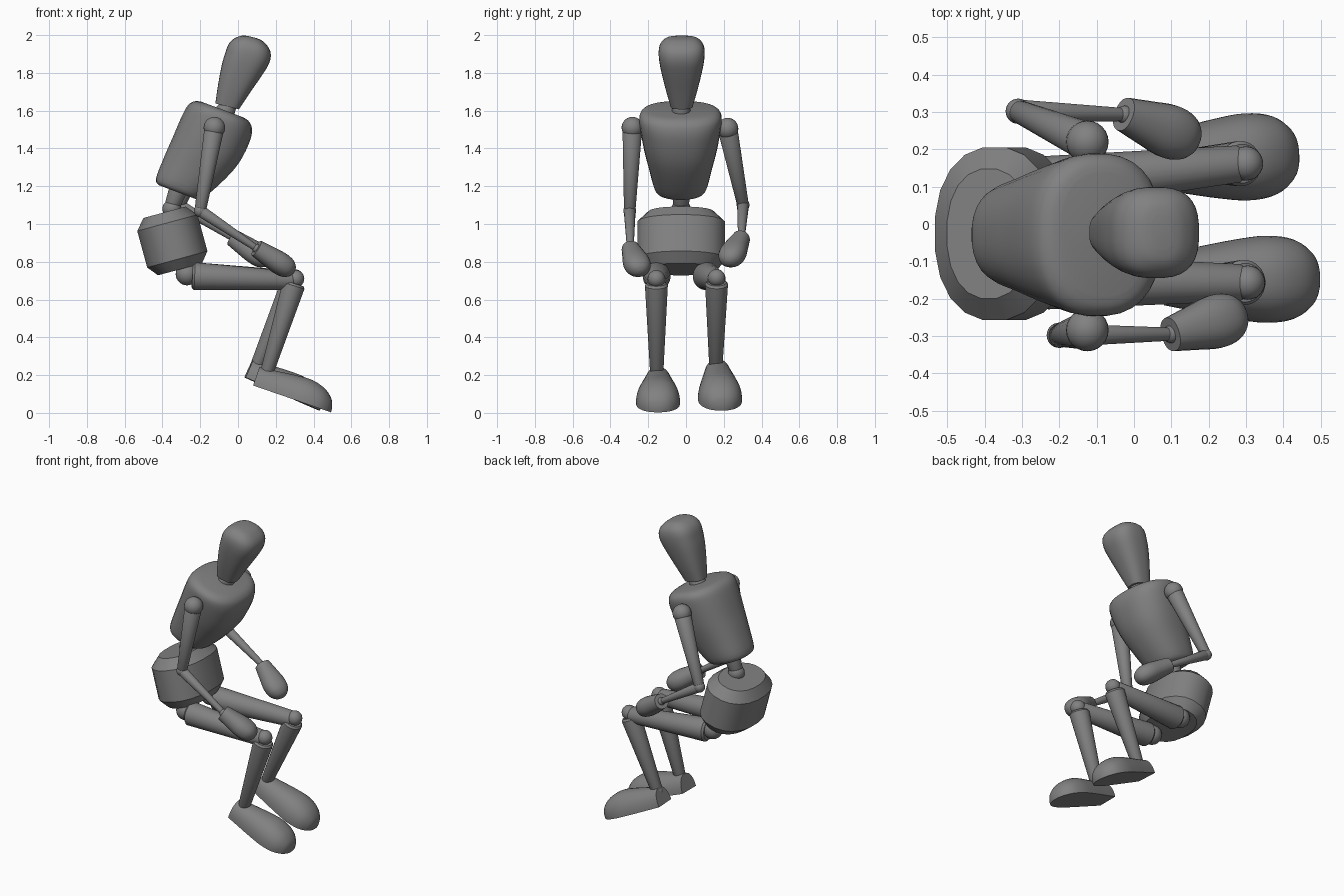
import bpy, bmesh, math
from mathutils import Vector as V

if "Cube" in bpy.data.objects:
    bpy.data.objects.remove(bpy.data.objects["Cube"])

# One plain grey for the whole figure
grey = bpy.data.materials.new("plain grey")
grey.use_nodes = True
grey.diffuse_color = (0.22, 0.22, 0.22, 1)
grey.node_tree.nodes["Principled BSDF"].inputs["Base Color"].default_value = grey.diffuse_color

MID = -0.026  # body centre line


def finish(name, bm, angle=40):
    bmesh.ops.recalc_face_normals(bm, faces=bm.faces)
    me = bpy.data.meshes.new(name)
    bm.to_mesh(me)
    bm.free()
    ob = bpy.data.objects.new(name, me)
    bpy.context.collection.objects.link(ob)
    me.materials.append(grey)
    bpy.ops.object.select_all(action="DESELECT")
    ob.select_set(True)
    bpy.context.view_layer.objects.active = ob
    bpy.ops.object.shade_smooth_by_angle(angle=math.radians(angle))


def refine(rings, steps):
    """Catmull-Rom interpolation between section rings."""
    out = []
    for i in range(len(rings) - 1):
        quad = [rings[max(i - 1, 0)], rings[i], rings[i + 1], rings[min(i + 2, len(rings) - 1)]]
        for k in range(steps):
            u = k / steps
            out.append([0.5 * (2 * b + (c - a) * u + (2 * a - 5 * b + 4 * c - d) * u ** 2
                               + (3 * b - a - 3 * c + d) * u ** 3) for a, b, c, d in zip(*quad)])
    return out + [rings[-1]]


def loft(name, origin, axis, depth, rings, power=2.0, sides=32, steps=4, sole=False, angle=40):
    """Skin rings of (distance, back, front, half width) along an axis."""
    origin, axis = V(origin), V(axis).normalized()
    depth = V(depth)
    depth = (depth - axis * depth.dot(axis)).normalized()
    width = axis.cross(depth)
    bm, loops = bmesh.new(), []
    for t, back, front, half in refine(rings, steps):
        loop = []
        for i in range(sides):
            a = math.tau * (i + 0.5) / sides
            c, s = [math.copysign(abs(f) ** (2 / power), f) for f in (math.cos(a), math.sin(a))]
            d = max(c, 0) * front if sole else (back + front) / 2 + c * (front - back) / 2
            loop.append(bm.verts.new(origin + axis * t + depth * d + width * s * half))
        loops.append(loop)
    for p, q in zip(loops, loops[1:]):
        for i in range(sides):
            j = (i + 1) % sides
            bm.faces.new((p[i], p[j], q[j], q[i]))
    bm.faces.new(loops[0])
    bm.faces.new(loops[-1])
    if sole:
        bmesh.ops.remove_doubles(bm, verts=bm.verts, dist=0.0002)
    finish(name, bm, angle)


def ball(name, centre, r):
    bm = bmesh.new()
    bmesh.ops.create_uvsphere(bm, u_segments=24, v_segments=14, radius=r)
    bmesh.ops.translate(bm, verts=bm.verts, vec=centre)
    finish(name, bm)


def limb(name, a, b, ra, rb):
    axis = V(b) - V(a)
    n = axis.length
    side = (0, 1, 0) if abs(axis.y) < 0.7 * n else (1, 0, 0)
    rings = [(t, -r, r, r) for t, r in
             ((0, ra * 0.85), (0.012, ra), (n - 0.01, rb), (n, rb * 0.85))]
    loft(name, a, axis, side, rings, steps=1, sides=24)


# Head, narrow at the neck and rounded on top
loft("head", (-0.055, MID + 0.003, 1.622), (0.24, 0, 0.97), (1, 0, 0), [
    (0, -.067, .062, .058), (.1, -.077, .098, .085), (.2, -.083, .136, .108),
    (.27, -.081, .158, .12), (.32, -.075, .157, .121), (.355, -.056, .136, .109),
    (.38, -.022, .098, .08), (.388, .01, .066, .045)], power=2.7)

# Neck joint
ball("neck_ball", (-0.07, MID, 1.595), 0.05)
limb("neck_collar", (-0.075, MID, 1.56), (-0.05, MID, 1.64), 0.047, 0.047)

# Chest block leaning forward
loft("chest", (-0.307, MID - 0.003, 1.172), (0.35, 0, 0.937), (1, 0, 0), [
    (-.008, -.118, .105, .11), (.02, -.144, .135, .138), (.15, -.143, .203, .168),
    (.26, -.137, .242, .193), (.38, -.131, .254, .213), (.445, -.12, .241, .217),
    (.475, -.094, .213, .197), (.485, -.062, .18, .165)], power=2.4)

# Waist joint
ball("waist_ball", (-0.35, MID, 1.08), 0.05)
limb("waist_post", (-0.35, MID, 1.09), (-0.31, MID, 1.2), 0.042, 0.05)

# Faceted pelvis with chamfered rims
loft("pelvis", (-0.307, MID, 0.76), (-0.085, 0, 0.313), (1, 0, 0), [
    (0, -.122, .122, .19), (.055, -.167, .167, .234), (.255, -.167, .167, .234),
    (.313, -.117, .117, .175)], power=2.25, sides=20, steps=1, angle=25)

# Arms: shoulder, elbow, wrist, fingertip
arms = {
    "right": ((-.125, -.284, 1.51), (-.2, -.298, 1.07), (.1, -.295, .87), (.295, -.24, .745)),
    "left": ((-.125, .22, 1.505), (-.31, .302, 1.1), (-.025, .293, .925), (.168, .22, .795)),
}
for side, (shoulder, elbow, wrist, tip) in arms.items():
    ball(side + "_shoulder", shoulder, 0.057)
    limb(side + "_upper_arm", shoulder, elbow, 0.052, 0.031)
    ball(side + "_elbow", elbow, 0.034)
    limb(side + "_forearm", elbow, wrist, 0.031, 0.018)
    ball(side + "_wrist", wrist, 0.024)
    axis = V(tip) - V(wrist)
    n = axis.length
    loft(side + "_hand", wrist, axis, (0, 0, 1), [
        (-.012 * n, -.046, .046, .046), (.3 * n, -.054, .054, .06), (.6 * n, -.06, .06, .072),
        (.82 * n, -.054, .054, .064), (.95 * n, -.034, .034, .04), (n, -.012, .012, .015)],
        power=2.2, sides=24)

# Legs: hip, knee, ankle, then heel and toe on the sole
legs = {
    "right": ((-.27, -.155, .735), (.305, -.157, .71), (.153, -.155, .215),
              (.08, -.148, .145), (.492, -.148, .003)),
    "left": ((-.27, .105, .735), (.3, .162, .715), (.1, .158, .25),
             (.037, .165, .188), (.432, .187, .012)),
}
for side, (hip, knee, ankle, heel, toe) in legs.items():
    hip, knee, ankle = V(hip), V(knee), V(ankle)
    ball(side + "_hip", hip, 0.06)
    limb(side + "_thigh", hip.lerp(knee, 0.05) + V((0, 0, -0.01)),
         knee + V((-0.01, 0, -0.01)), 0.074, 0.05)
    ball(side + "_knee", knee, 0.046)
    limb(side + "_shin", knee.lerp(ankle, 0.05), ankle, 0.061, 0.036)
    ball(side + "_ankle", ankle, 0.036)
    axis = V(toe) - V(heel)
    n = axis.length
    loft(side + "_foot", heel, axis, (0, 0, 1), [
        (0, 0, .104, .07), (.2 * n, 0, .113, .086), (.45 * n, 0, .126, .106),
        (.66 * n, 0, .13, .117), (.83 * n, 0, .11, .107), (.94 * n, 0, .075, .075),
        (.985 * n, 0, .04, .042), (n, 0, .012, .015)], power=2.3, sole=True)
